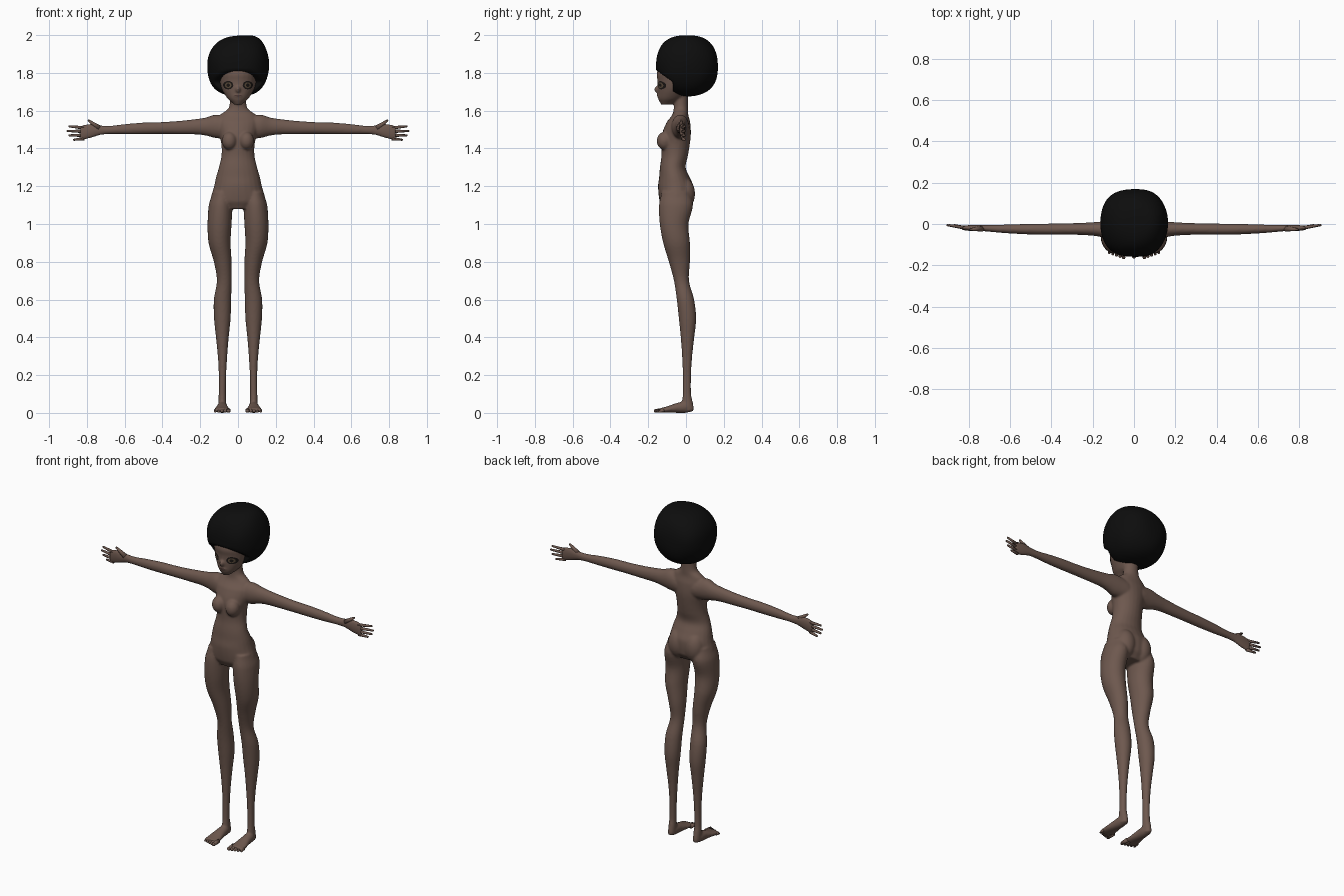
import bpy, bmesh, math
from mathutils import Vector, Matrix
from mathutils.bvhtree import BVHTree

if "Cube" in bpy.data.objects:
    bpy.data.objects.remove(bpy.data.objects["Cube"])


def material(name, rgb):
    m = bpy.data.materials.new(name)
    m.diffuse_color = (*rgb, 1)
    m.use_nodes = True
    m.node_tree.nodes["Principled BSDF"].inputs["Base Color"].default_value = m.diffuse_color
    return m


SKIN = material("brown skin", (0.155, 0.098, 0.077))
HAIR = material("black hair", (0.004, 0.004, 0.004))
LASH = material("dark lash", (0.012, 0.009, 0.008))
IRIS = material("brown iris", (0.11, 0.075, 0.045))
LIP = material("dark lip", (0.075, 0.04, 0.035))


def make(name, bm, mat):
    bmesh.ops.recalc_face_normals(bm, faces=bm.faces)
    me = bpy.data.meshes.new(name)
    bm.to_mesh(me)
    bm.free()
    me.materials.append(mat)
    for p in me.polygons:
        p.use_smooth = True
    ob = bpy.data.objects.new(name, me)
    bpy.context.collection.objects.link(ob)
    return ob


def spline(rows, steps=5):
    """Catmull-Rom interpolation of cross-section rows."""
    out = []
    for i in range(len(rows) - 1):
        a, b, c, d = (rows[max(i - 1, 0)], rows[i], rows[i + 1],
                      rows[min(i + 2, len(rows) - 1)])
        for s in range(steps):
            t = s / steps
            row = [q + 0.5 * t * (r - p + t * (2 * p - 5 * q + 4 * r - w
                   + t * (3 * (q - r) + w - p))) for p, q, r, w in zip(a, b, c, d)]
            row[0] = b[0] + (c[0] - b[0]) * t
            out.append(row)
    return out + [rows[-1]]


def loft(bm, axis, rows, sign=1, n=24):
    """Closed tube of ellipses; row = position on axis, two centres, two radii."""
    rings = []
    for p, c1, c2, r1, r2 in spline(rows):
        ring = []
        for k in range(n):
            a = 2 * math.pi * k / n
            u, v = c1 + r1 * math.cos(a), c2 + r2 * math.sin(a)
            x, y, z = {"x": (p, u, v), "y": (u, p, v), "z": (u, v, p)}[axis]
            ring.append(bm.verts.new((x * sign, y, z)))
        rings.append(ring)
    for lo, hi in zip(rings, rings[1:]):
        for k in range(n):
            bm.faces.new((lo[k], lo[k - 1], hi[k - 1], hi[k]))
    bm.faces.new(rings[0])
    bm.faces.new(rings[-1][::-1])


def blob(bm, loc, radii):
    m = Matrix.Translation(loc) @ Matrix.Diagonal((*radii, 1))
    bmesh.ops.create_uvsphere(bm, u_segments=24, v_segments=16, radius=1, matrix=m)


def digit(bm, a, b, ra, rb):
    """Tapered rounded finger or toe from a to b."""
    a, b = Vector(a), Vector(b)
    rot = (b - a).to_track_quat("Z", "Y").to_matrix().to_4x4()
    bmesh.ops.create_cone(bm, cap_ends=True, segments=10, radius1=ra, radius2=rb,
                          depth=(b - a).length, matrix=Matrix.Translation((a + b) / 2) @ rot)
    bmesh.ops.create_uvsphere(bm, u_segments=10, v_segments=6, radius=rb,
                              matrix=Matrix.Translation(b) @ rot)


TORSO = [(1.08, 0, -.055, .09, .065), (1.12, 0, -.052, .143, .088),
         (1.20, 0, -.054, .127, .094), (1.25, 0, -.062, .116, .080),
         (1.30, 0, -.070, .101, .068), (1.36, 0, -.060, .088, .070),
         (1.42, 0, -.055, .088, .075), (1.48, 0, -.050, .100, .076),
         (1.54, 0, -.040, .110, .062), (1.58, 0, -.030, .092, .042),
         (1.61, 0, -.027, .052, .038), (1.65, 0, -.027, .043, .037),
         (1.72, 0, -.027, .043, .037)]
HEAD = [(1.632, 0, -.105, .022, .027), (1.66, 0, -.085, .052, .062),
        (1.69, 0, -.070, .073, .079), (1.72, 0, -.055, .089, .095),
        (1.76, 0, -.046, .100, .105), (1.80, 0, -.041, .105, .114),
        (1.86, 0, -.020, .100, .110), (1.92, 0, -.010, .060, .070)]
LEG = [(1.17, .085, -.055, .050, .075), (1.10, .092, -.053, .063, .090),
       (1.0, .0975, -.063, .0635, .076), (.90, .0975, -.050, .0585, .071),
       (.80, .081, -.035, .047, .056), (.70, .073, -.024, .039, .040),
       (.60, .082, -.003, .046, .046), (.50, .083, .008, .044, .046),
       (.40, .083, .008, .034, .036), (.30, .082, .006, .025, .027),
       (.20, .082, .005, .0195, .022), (.10, .083, .005, .019, .022),
       (.05, .083, .008, .021, .029), (.01, .083, .010, .021, .029)]
FOOT = [(.040, .083, .024, .012, .016), (.0, .083, .030, .025, .030),
        (-.05, .084, .026, .031, .026), (-.10, .085, .018, .040, .017),
        (-.14, .085, .013, .043, .012)]
ARM = [(.05, -.03, 1.51, .050, .060), (.12, -.03, 1.517, .045, .062),
       (.17, -.025, 1.516, .036, .048), (.22, -.024, 1.515, .031, .041),
       (.30, -.024, 1.511, .028, .036), (.40, -.025, 1.508, .027, .032),
       (.50, -.025, 1.506, .026, .031), (.60, -.024, 1.502, .022, .027),
       (.68, -.022, 1.498, .018, .022), (.73, -.020, 1.497, .015, .026),
       (.78, -.020, 1.493, .015, .038), (.835, -.018, 1.482, .011, .040)]

# Body: overlapping lofts fused into one smooth skin
bm = bmesh.new()
loft(bm, "z", TORSO)
loft(bm, "z", HEAD)
for s in (-1, 1):
    loft(bm, "z", LEG, s)
    loft(bm, "y", FOOT, s)
    loft(bm, "x", ARM, s)
    blob(bm, (s * .045, -.113, 1.44), (.040, .042, .048))   # chest
    blob(bm, (s * .055, -.010, 1.16), (.058, .058, .085))   # seat
blob(bm, (0, -.150, 1.712), (.013, .020, .018))             # nose
blob(bm, (0, -.141, 1.680), (.024, .014, .011))             # lips
body = make("body", bm, SKIN)
fuse = body.modifiers.new("fuse", "REMESH")
fuse.mode = "VOXEL"
fuse.voxel_size = 0.006
fuse.use_smooth_shade = True
soft = body.modifiers.new("soften", "SMOOTH")
soft.factor = 0.5
soft.iterations = 6

# Fingers, thumbs and toes
bm = bmesh.new()
for s in (-1, 1):
    for z0, z1, tip in ((1.509, 1.517, .893), (1.490, 1.493, .902),
                        (1.470, 1.469, .893), (1.452, 1.446, .868)):
        digit(bm, (s * .815, -.019, z0), (s * tip, -.006, z1), .0095, .0055)
    digit(bm, (s * .735, -.023, 1.508), (s * .79, -.026, 1.547), .015, .006)
fingers = make("fingers", bm, SKIN)

bm = bmesh.new()
for s in (-1, 1):
    for i in range(5):
        x = .050 + i * .0175
        r = .011 - i * .001
        digit(bm, (s * x, -.115, .013), (s * x, -.160 + i * .005, r), r + .001, r - .001)
toes = make("toes", bm, SKIN)

# Rounded hair, cut back in front below the hairline
bm = bmesh.new()
bmesh.ops.create_icosphere(bm, subdivisions=5, radius=1)
for v in bm.verts:
    d = v.co.normalized()
    k = 1 / sum(abs(c) ** 2.3 for c in d) ** (1 / 2.3)
    k *= 1 + .018 * math.sin(5 * d.x + 2) * math.sin(4 * d.z + 1) * math.cos(4 * d.y)
    p = Vector((d.x * .163, d.y * .165, d.z * .163)) * k + Vector((0, .005, 1.838))
    p.x += .03 * max(0, d.z) ** 3
    if p.z < 1.82:
        p.y = max(p.y, min(-.165 + (1.82 - p.z) * 1.4, -.07))
    v.co = p
hair = make("hair", bm, HAIR)

# Facial details: thin plates laid on the face surface
bpy.context.view_layer.update()
surface = BVHTree.FromObject(body, bpy.context.evaluated_depsgraph_get())


def plate(name, cx, cz, rx, rz, lift, mat, n=24):
    bm = bmesh.new()
    rings = []
    for f in (0.001, .35, .7, 1):
        ring = []
        for k in range(n):
            a = 2 * math.pi * k / n
            x, z = cx + f * rx * math.cos(a), cz + f * rz * math.sin(a)
            hit = surface.ray_cast(Vector((x, -1, z)), Vector((0, 1, 0)))[0]
            ring.append(bm.verts.new((x, (hit.y if hit else -.1) - lift, z)))
        rings.append(ring)
    for lo, hi in zip(rings, rings[1:]):
        for k in range(n):
            bm.faces.new((lo[k - 1], lo[k], hi[k], hi[k - 1]))
    bm.faces.new(rings[0])
    return make(name, bm, mat)


for s, side in ((-1, "right"), (1, "left")):
    plate(side + "_eye_rim", s * .052, 1.735, .027, .022, .0015, LASH)
    plate(side + "_iris", s * .052, 1.735, .017, .015, .003, IRIS)
    plate(side + "_pupil", s * .052, 1.735, .009, .009, .0045, LASH)
plate("mouth", 0, 1.680, .019, .004, .0015, LIP)
